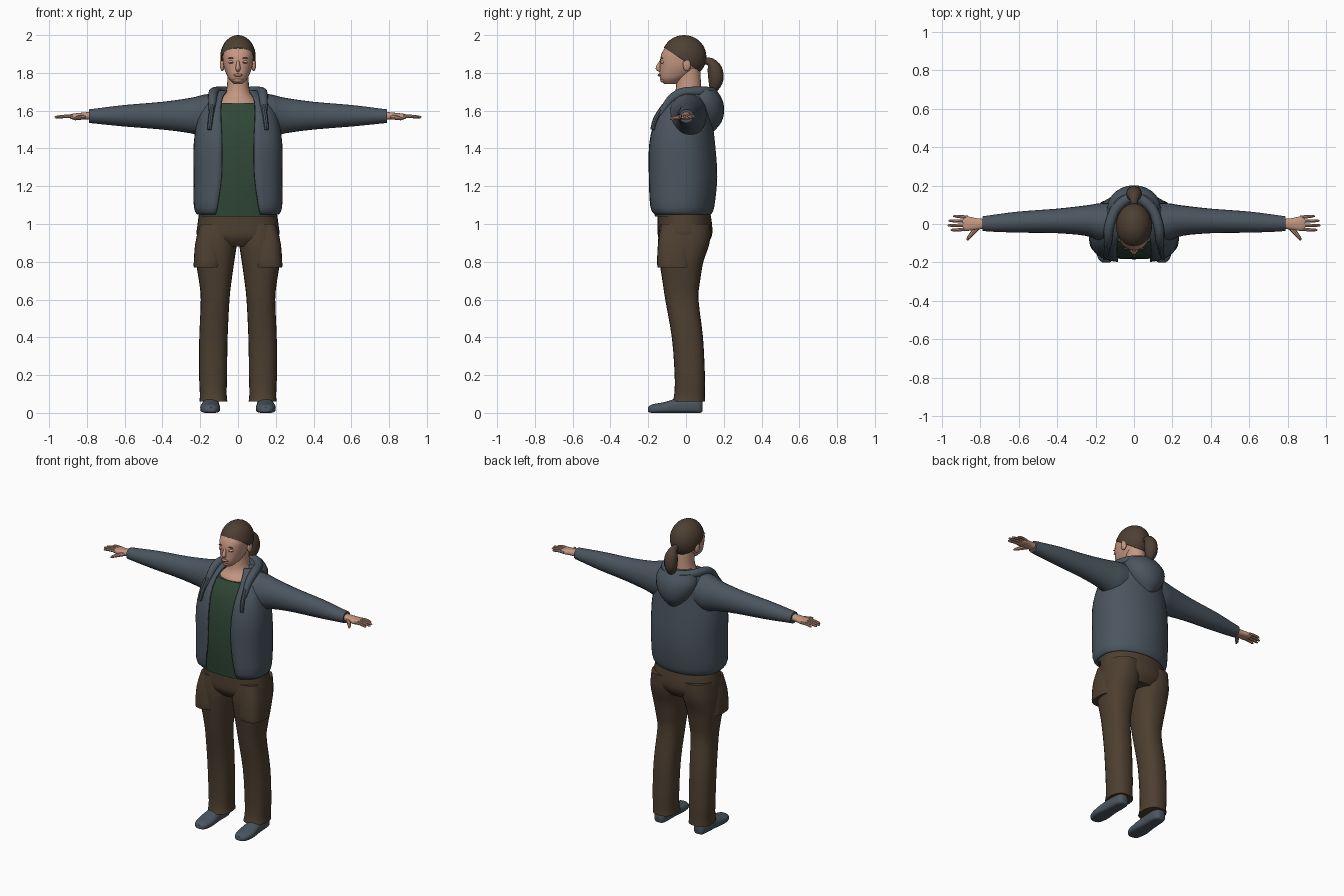
import bpy
import bmesh
from math import sin, cos, asin, pi, radians, copysign
from mathutils import Vector

cube = bpy.data.objects.get("Cube")
if cube:
    bpy.data.objects.remove(cube, do_unlink=True)

parts = []


def material(name, red, green, blue):
    mat = bpy.data.materials.new(name)
    mat.use_nodes = True
    color = (red, green, blue, 1)
    mat.diffuse_color = color
    shader = mat.node_tree.nodes["Principled BSDF"]
    shader.inputs["Base Color"].default_value = color
    shader.inputs["Roughness"].default_value = 0.8
    return mat


SLATE = material("slate_blue_cloth", .07, .092, .115)
GREEN = material("dark_green_cloth", .03, .064, .038)
BROWN = material("brown_cloth", .076, .05, .03)
SKIN = material("skin", .56, .31, .22)
LIP = material("lip", .42, .2, .15)
HAIR = material("brown_hair", .076, .05, .033)


def finish(name, bm, mat, mirror=False):
    """Turn a bmesh into an object, optionally mirrored across x."""
    bmesh.ops.recalc_face_normals(bm, faces=bm.faces[:])
    mesh = bpy.data.meshes.new(name)
    bm.to_mesh(mesh)
    bm.free()
    mesh.materials.append(mat)
    obj = bpy.data.objects.new(name, mesh)
    bpy.context.collection.objects.link(obj)
    if mirror:
        obj.modifiers.new("Mirror", "MIRROR").use_mirror_merge = False
    parts.append(obj)
    return obj


def smooth_rows(rows, steps=3):
    """Catmull-Rom interpolation between rows of numbers."""
    result = []
    last = len(rows) - 1
    for i in range(last):
        a, b, c, d = rows[max(i - 1, 0)], rows[i], rows[i + 1], rows[min(i + 2, last)]
        for k in range(steps):
            t = k / steps
            result.append([q + t / 2 * (r - p + t * (2 * p - 5 * q + 4 * r - s
                           + t * (3 * (q - r) + s - p)))
                           for p, q, r, s in zip(a, b, c, d)])
    return result + [list(rows[last])]


def skin_rings(bm, rings, closed=True):
    """Bridge rings of points with quads and cap the closed ones."""
    rings = [[bm.verts.new(p) for p in ring] for ring in rings]
    n = len(rings[0])
    for low, high in zip(rings, rings[1:]):
        for j in range(n if closed else n - 1):
            k = (j + 1) % n
            bm.faces.new((low[j], low[k], high[k], high[j]))
    if closed:
        bm.faces.new(rings[0])
        bm.faces.new(rings[-1])


def loft(name, mat, rows, axis="z", low=2, high=2, n=24, mirror=False):
    """Rows: position, u min, u max, v min, v max, optional opening half width."""
    place = {"x": lambda a, u, v: (a, u, v),
             "y": lambda a, u, v: (u, a, v),
             "z": lambda a, u, v: (u, v, a)}[axis]
    opened = len(rows[0]) > 5
    rings = []
    for a, u0, u1, v0, v1, *gap in smooth_rows(rows):
        ru, rv = (u1 - u0) / 2, (v1 - v0) / 2
        start = asin((gap[0] / ru) ** (low / 2)) if opened else 0
        ring = []
        for j in range(n):
            t = start + 2 * (pi - start) * j / (n - 1 if opened else n)
            s, c = sin(t), cos(t)
            e = 2 / (low if c > 0 else high)
            ring.append(place(a, u0 + ru + ru * copysign(abs(s) ** e, s),
                              v0 + rv - rv * copysign(abs(c) ** e, c)))
        rings.append(ring)
    bm = bmesh.new()
    skin_rings(bm, rings, not opened)
    return finish(name, bm, mat, mirror)


def body(rows):
    """Symmetric rows: half width becomes a pair of x limits."""
    return [(z, -w, w, *rest) for z, w, *rest in rows]


def tube(name, mat, rows, ref=(0, 0, 1), n=12, mirror=False):
    """Sweep a circle along points given as x, y, z, radius."""
    rows = smooth_rows(rows)
    pts = [Vector(r[:3]) for r in rows]
    rings = []
    for i, row in enumerate(rows):
        tangent = pts[min(i + 1, len(pts) - 1)] - pts[max(i - 1, 0)]
        u = tangent.cross(Vector(ref)).normalized()
        v = tangent.cross(u).normalized()
        rings.append([pts[i] + row[3] * (u * cos(2 * pi * j / n) + v * sin(2 * pi * j / n))
                      for j in range(n)])
    bm = bmesh.new()
    skin_rings(bm, rings)
    return finish(name, bm, mat, mirror)


def ball(name, mat, center, radii, mirror=False, cut=None):
    """Ellipsoid, optionally cut off below a plane (point, normal)."""
    bm = bmesh.new()
    bmesh.ops.create_uvsphere(bm, u_segments=28, v_segments=18, radius=1)
    bmesh.ops.scale(bm, vec=radii, verts=bm.verts[:])
    bmesh.ops.translate(bm, vec=center, verts=bm.verts[:])
    if cut:
        bmesh.ops.bisect_plane(bm, geom=bm.verts[:] + bm.edges[:] + bm.faces[:],
                               plane_co=cut[0], plane_no=cut[1], clear_inner=True)
        bmesh.ops.holes_fill(bm, edges=[e for e in bm.edges if e.is_boundary])
    return finish(name, bm, mat, mirror)


# Trousers: hips, legs and thigh pockets
loft("hips", BROWN, body([(1.1, .2, -.15, .12), (1, .214, -.15, .138),
                          (.93, .215, -.147, .135), (.88, .15, -.11, .1)]), low=2.5, n=32)
loft("trouser_legs", BROWN, [
    (1, .005, .21, -.14, .13), (.9, .006, .222, -.148, .125), (.8, .02, .222, -.14, .092),
    (.7, .034, .207, -.125, .075), (.6, .045, .197, -.11, .066), (.4, .055, .205, -.075, .09),
    (.2, .058, .206, -.06, .1), (.1, .06, .202, -.062, .1), (.06, .056, .204, -.072, .102)],
    low=2.4, high=2.4, mirror=True)
loft("thigh_pockets", BROWN, [(1, .1, .2, -.13, .01), (.9, .09, .226, -.148, .025),
                              (.8, .085, .234, -.153, .03), (.77, .09, .234, -.15, .03)],
     low=2.8, high=2.8, mirror=True)

# Shoes
loft("shoes", SLATE, [
    (-.2, .125, .165, .005, .03), (-.18, .105, .187, 0, .045), (-.12, .094, .2, 0, .056),
    (-.04, .1, .192, 0, .078), (.04, .1, .186, 0, .085), (.075, .11, .178, 0, .08),
    (.088, .125, .162, .01, .06)], axis="y", low=4, mirror=True)

# Shirt, upper chest and neck
loft("shirt", GREEN, body([(1.04, .2, -.165, .12), (1.25, .21, -.184, .14),
                           (1.45, .21, -.174, .13), (1.57, .17, -.143, .1),
                           (1.64, .12, -.1, .08)]), low=3, n=32)
loft("neck", SKIN, body([(1.55, .13, -.11, .08), (1.64, .11, -.095, .08),
                         (1.68, .075, -.065, .082), (1.73, .058, -.052, .08),
                         (1.82, .056, -.05, .075)]))

# Open jacket shell with sleeves
jacket = loft("jacket_body", SLATE, body([
    (1.05, .215, -.172, .132, .118), (1.09, .234, -.195, .15, .11),
    (1.25, .235, -.2, .166, .088), (1.42, .235, -.198, .155, .085),
    (1.55, .215, -.168, .14, .09), (1.63, .185, -.12, .14, .09),
    (1.68, .14, -.075, .13, .08), (1.71, .1, -.03, .12, .06)]), low=3, n=40)
shell = jacket.modifiers.new("Thickness", "SOLIDIFY")
shell.thickness = .012
shell.offset = -1
loft("sleeves", SLATE, [
    (.13, -.09, .11, 1.47, 1.69), (.18, -.088, .108, 1.46, 1.685), (.25, -.062, .097, 1.48, 1.668),
    (.4, -.048, .08, 1.5, 1.647), (.6, -.045, .065, 1.516, 1.63), (.74, -.04, .047, 1.53, 1.613),
    (.79, -.036, .04, 1.535, 1.607)], axis="x", mirror=True)

# Hood folded down behind the neck, its rim and the hanging strings
loft("hood", SLATE, body([(1.49, .03, .1, .148), (1.54, .085, .05, .188), (1.6, .125, 0, .202),
                          (1.66, .138, -.02, .192), (1.71, .11, .02, .16)]))
tube("hood_rim", SLATE, [
    (.14, -.135, 1.58, .014), (.135, -.085, 1.655, .022), (.13, -.02, 1.695, .026),
    (.1, .07, 1.7, .027), (.045, .125, 1.698, .028), (0, .14, 1.695, .028)], mirror=True)
tube("hood_strings", SLATE, [(.135, -.115, 1.63, .012), (.145, -.16, 1.56, .013),
                             (.152, -.178, 1.5, .011)], ref=(1, 0, 0), n=8, mirror=True)

# Head and facial features
loft("head", SKIN, body([
    (1.742, .022, -.115, -.05), (1.765, .046, -.134, -.01), (1.79, .06, -.14, .035),
    (1.83, .075, -.138, .072), (1.87, .081, -.137, .083), (1.905, .082, -.128, .085),
    (1.94, .072, -.105, .078), (1.975, .04, -.065, .045)]), low=2.3, n=32)
tube("nose", SKIN, [(0, -.131, 1.868, .006), (0, -.142, 1.842, .01),
                    (0, -.148, 1.825, .013), (0, -.136, 1.813, .01)], ref=(1, 0, 0))
ball("lips", LIP, (0, -.138, 1.788), (.024, .012, .008))
ball("chin", SKIN, (0, -.117, 1.763), (.026, .02, .016))
ball("eyelids", SKIN, (.034, -.124, 1.857), (.017, .012, .009), mirror=True)
ball("eyelashes", HAIR, (.034, -.131, 1.855), (.014, .006, .002), mirror=True)
ball("eyebrows", HAIR, (.036, -.128, 1.878), (.018, .006, .003), mirror=True)
ball("ears", SKIN, (.083, .004, 1.842), (.013, .021, .032), mirror=True)

# Hair swept back into a ponytail
ball("hair", HAIR, (0, -.01, 1.885), (.094, .118, .115),
     cut=((0, 0, 1.856), (0, .55, .83)))
tube("ponytail", HAIR, [
    (0, .09, 1.862, .016), (0, .128, 1.858, .023), (0, .152, 1.82, .039),
    (0, .158, 1.765, .04), (0, .148, 1.72, .026), (0, .14, 1.695, .008)], ref=(1, 0, 0))

# Hands: palms, four fingers and a thumb
loft("palms", SKIN, [(.77, -.022, .026, 1.552, 1.595), (.82, -.03, .03, 1.552, 1.59),
                     (.87, -.036, .04, 1.553, 1.585), (.89, -.03, .035, 1.558, 1.58)],
     axis="x", low=2.5, high=2.5, n=16, mirror=True)
for i, (finger, tip) in enumerate([("index", .955), ("middle", .97),
                                   ("ring", .965), ("little", .942)]):
    y = -.026 + i * .02
    tube(finger + "_fingers", SKIN, [(.865, y, 1.57, .0095), (.91, y * 1.15, 1.571, .0085),
                                     (tip - .01, y * 1.2, 1.566, .007), (tip, y * 1.2, 1.564, .003)],
         n=8, mirror=True)
tube("thumbs", SKIN, [(.81, -.012, 1.568, .014), (.84, -.045, 1.563, .012),
                      (.862, -.072, 1.558, .009), (.868, -.085, 1.556, .004)], n=8, mirror=True)

# Smooth shading that keeps hems and cut edges crisp
bpy.ops.object.select_all(action="DESELECT")
for obj in parts:
    obj.select_set(True)
bpy.context.view_layer.objects.active = jacket
bpy.ops.object.shade_smooth_by_angle(angle=radians(40))
